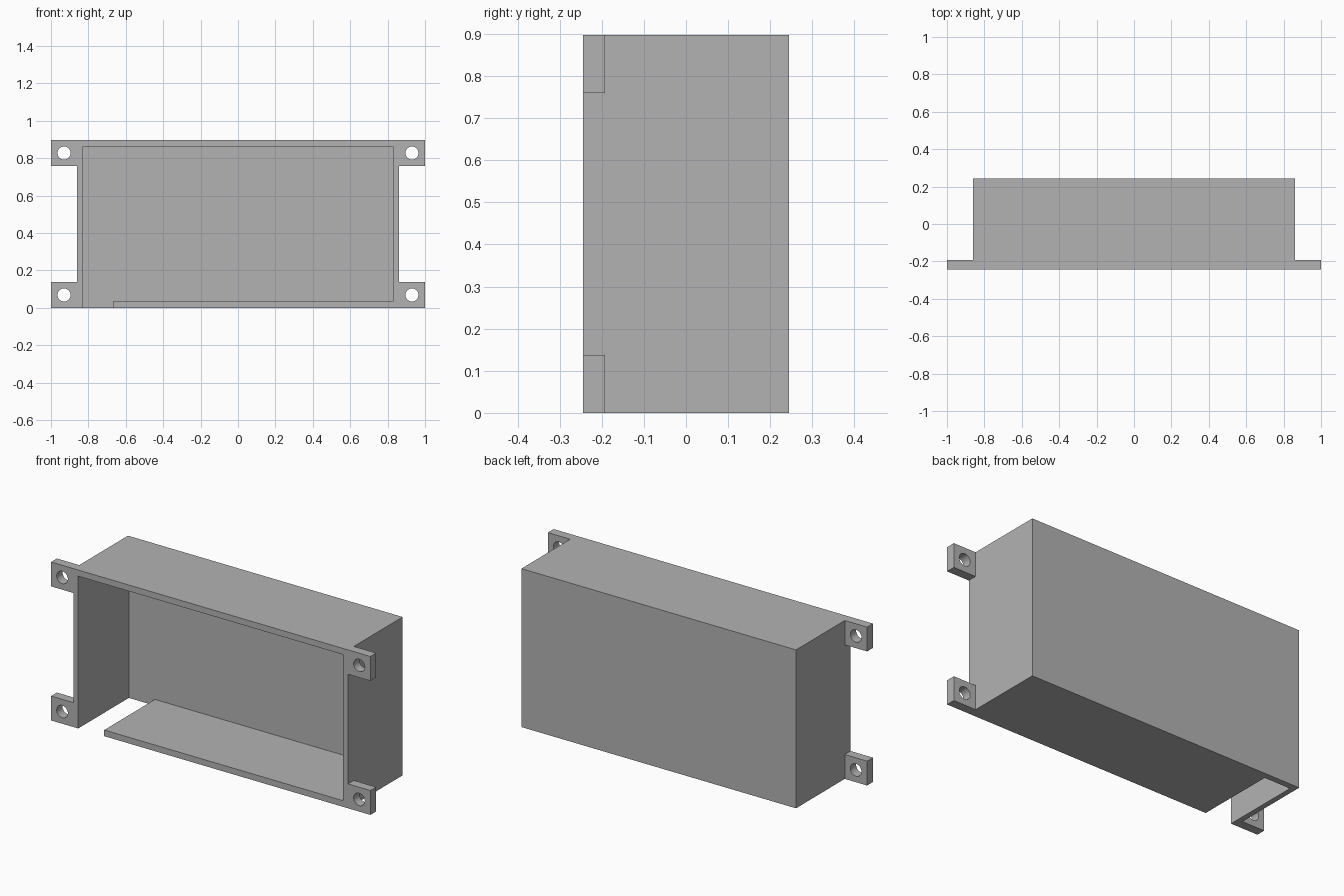
import bpy
import math

cube = bpy.data.objects.get("Cube")
if cube:
    bpy.data.objects.remove(cube, do_unlink=True)

# Main dimensions
HALF_W, HALF_D, HEIGHT = 0.86, 0.244, 0.897
WALL_X, WALL_Z, BACK = 0.03, 0.035, 0.035
TAB_H, TAB_D = 0.138, 0.052
SLOT_END = -0.667
HOLE_X, HOLE_R = 0.93, 0.035

grey = bpy.data.materials.new("plain_grey")
grey.use_nodes = True
colour = (0.45, 0.45, 0.45, 1)
grey.diffuse_color = colour
grey.node_tree.nodes["Principled BSDF"].inputs["Base Color"].default_value = colour


def box(name, lo, hi):
    """Axis-aligned box between two corners."""
    centre = [(a + b) / 2 for a, b in zip(lo, hi)]
    bpy.ops.mesh.primitive_cube_add(size=1, location=centre)
    ob = bpy.context.object
    ob.name = name
    ob.scale = [b - a for a, b in zip(lo, hi)]
    bpy.ops.object.transform_apply(location=True, rotation=False, scale=True)
    ob.data.materials.append(grey)
    return ob


def combine(target, tool, operation):
    """Apply a boolean and discard the tool."""
    tool.hide_render = True
    mod = target.modifiers.new(operation.lower(), "BOOLEAN")
    mod.operation, mod.solver, mod.object = operation, "EXACT", tool
    bpy.context.view_layer.objects.active = target
    bpy.ops.object.modifier_apply(modifier=mod.name)
    bpy.data.objects.remove(tool, do_unlink=True)


# Enclosure block
body = box("enclosure", (-HALF_W, -HALF_D, 0), (HALF_W, HALF_D, HEIGHT))

# Four corner mounting tabs, flush with the open front
for side in (-1, 1):
    for z in (0, HEIGHT - TAB_H):
        x0, x1 = sorted((side * (HALF_W - 0.01), side))
        tab = box("tab", (x0, -HALF_D, z), (x1, -HALF_D + TAB_D, z + TAB_H))
        combine(body, tab, "UNION")

# Cavity open to the front, then the slot through the floor at one end
inner_x, inner_y = HALF_W - WALL_X, HALF_D - BACK
cavity = box("cavity", (-inner_x, -0.5, WALL_Z), (inner_x, inner_y, HEIGHT - WALL_Z))
combine(body, cavity, "DIFFERENCE")
slot = box("slot", (-inner_x, -0.5, -0.1), (SLOT_END, inner_y, WALL_Z + 0.1))
combine(body, slot, "DIFFERENCE")

# Screw holes through the tabs
for x in (-HOLE_X, HOLE_X):
    for z in (TAB_H / 2, HEIGHT - TAB_H / 2):
        bpy.ops.mesh.primitive_cylinder_add(
            vertices=32, radius=HOLE_R, depth=0.3,
            location=(x, -HALF_D, z), rotation=(math.pi / 2, 0, 0))
        hole = bpy.context.object
        hole.data.materials.append(grey)
        combine(body, hole, "DIFFERENCE")

# Smooth hole walls, crisp box edges
bpy.ops.object.select_all(action="DESELECT")
body.select_set(True)
bpy.context.view_layer.objects.active = body
bpy.ops.object.shade_smooth_by_angle(angle=math.radians(30))
